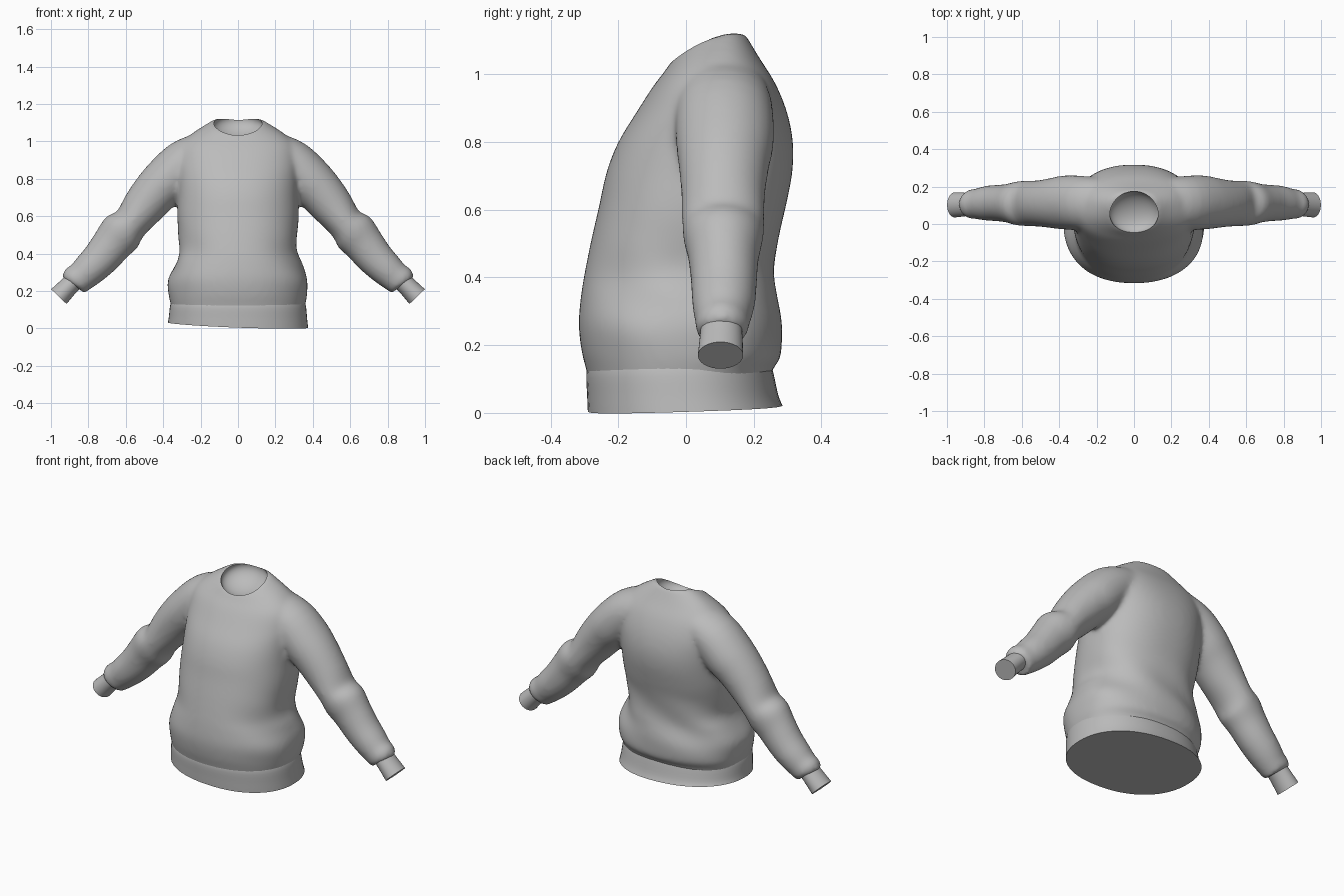
import bpy, bmesh
from math import sin, cos, pi
from mathutils import Vector

if "Cube" in bpy.data.objects:
    bpy.data.objects.remove(bpy.data.objects["Cube"])

knit = bpy.data.materials.new("grey_knit")
knit.use_nodes = True
GREY = (0.5, 0.5, 0.5, 1)
knit.diffuse_color = GREY
knit.node_tree.nodes["Principled BSDF"].inputs["Base Color"].default_value = GREY


def spline(rows, steps):
    """Resample rows of numbers with a Catmull-Rom curve."""
    out = []
    for i in range(len(rows) - 1):
        quad = [rows[max(i - 1, 0)], rows[i], rows[i + 1], rows[min(i + 2, len(rows) - 1)]]
        for s in range(steps):
            t = s / steps
            out.append([b + t / 2 * (c - a + t * (2 * a - 5 * b + 4 * c - d
                        + t * (3 * (b - c) + d - a))) for a, b, c, d in zip(*quad)])
    return out + [list(rows[-1])]


def loft(bm, rings):
    """Skin closed rings and cap both ends."""
    loops = [[bm.verts.new(p) for p in ring] for ring in rings]
    for a, b in zip(loops, loops[1:]):
        for i in range(len(a)):
            j = (i + 1) % len(a)
            bm.faces.new((a[i], a[j], b[j], b[i]))
    bm.faces.new(loops[0][::-1])
    bm.faces.new(loops[-1])


def finish(name, bm):
    bmesh.ops.recalc_face_normals(bm, faces=bm.faces[:])
    mesh = bpy.data.meshes.new(name)
    bm.to_mesh(mesh)
    bm.free()
    mesh.materials.append(knit)
    obj = bpy.data.objects.new(name, mesh)
    bpy.context.collection.objects.link(obj)
    return obj


def smooth(obj):
    bpy.ops.object.select_all(action='DESELECT')
    obj.select_set(True)
    bpy.context.view_layer.objects.active = obj
    bpy.ops.object.shade_smooth_by_angle(angle=0.7)


def rounded(c, power):
    return abs(c) ** power * (1 if c >= 0 else -1)


def torso_ring(row, folds=0.0, back=0.9, n=64):
    """Row: half width, front y, front z, back y, back z, side lift, roll."""
    hw, fy, fz, by, bz, lift, roll = row
    ring = []
    for i in range(n):
        a = 2 * pi * i / n
        c, s = rounded(cos(a), 0.9), rounded(sin(a), back if sin(a) > 0 else 0.9)
        z = (fz + bz) / 2 + s * (bz - fz) / 2 + lift * c * c - roll * c
        # soft slanted creases around the flanks and lower back
        g = 1 + folds * max(0, 1 - abs(z - 0.36) / 0.2) * sin(5 * a + 22 * z) * (1 - max(0, -s))
        ring.append((hw * c * g, (fy + by) / 2 + s * g * (by - fy) / 2, z))
    return ring


def sleeve_rings(rows, side, n=32):
    """Row: x, z, y, in-plane radius, depth radius."""
    rings = []
    for k, (x, z, y, r, ry) in enumerate(rows):
        p, q = rows[max(k - 1, 0)], rows[min(k + 1, len(rows) - 1)]
        t = Vector((q[0] - p[0], 0, q[1] - p[1])).normalized()
        out = Vector((-t.z, 0, t.x))
        ring = []
        for i in range(n):
            a = 2 * pi * i / n
            v = Vector((x, y, z)) + out * r * cos(a) + Vector((0, ry * sin(a), 0))
            ring.append((v.x * side, v.y, v.z))
        rings.append(ring)
    return rings


# Torso: bloused above the hem, narrowing up to the tilted neck
torso = [
    (.345, -.28, .06, .24, .06, 0, 0),
    (.360, -.294, .125, .256, .13, 0, 0),
    (.369, -.308, .18, .280, .165, 0, 0),
    (.373, -.317, .26, .282, .25, 0, 0),
    (.340, -.311, .34, .267, .34, 0, 0),
    (.313, -.30, .41, .264, .42, 0, 0),
    (.319, -.28, .51, .272, .51, 0, 0),
    (.325, -.257, .61, .295, .61, 0, 0),
    (.323, -.235, .71, .314, .71, 0, 0),
    (.325, -.20, .80, .316, .80, 0, 0),
    (.33, -.145, .89, .298, .89, 0, 0),
    (.31, -.097, .965, .263, .975, .01, 0),
    (.235, -.062, 1.01, .216, 1.05, .018, 0),
    (.13, -.047, 1.034, .172, 1.124, .026, 0)]

# Sleeve: runs in from the neck, steps at the elbow, bunches over the cuff
sleeve = [
    (.08, .975, .10, .09, .12),
    (.18, .94, .107, .11, .138),
    (.28, .885, .113, .129, .145),
    (.37, .80, .115, .132, .145),
    (.44, .73, .112, .124, .134),
    (.51, .645, .110, .113, .124),
    (.575, .56, .110, .097, .122),
    (.62, .515, .11, .118, .118),
    (.67, .455, .111, .109, .104),
    (.73, .38, .112, .1, .098),
    (.79, .32, .111, .092, .093),
    (.84, .275, .108, .083, .082),
    (.878, .25, .106, .08, .077),
    (.89, .235, .105, .05, .055)]

bm = bmesh.new()
loft(bm, [torso_ring(r, 0.025, 0.8) for r in spline(torso, 4)])
for side in (1, -1):
    loft(bm, sleeve_rings(spline(sleeve, 3), side))
raw = finish("sweater_raw", bm)

# Fuse torso and sleeves into one soft skin
remesh = raw.modifiers.new("fuse", 'REMESH')
remesh.mode = 'VOXEL'
remesh.voxel_size = 0.012
relax = raw.modifiers.new("relax", 'SMOOTH')
relax.factor = 0.5
relax.iterations = 14

# Neck opening, scooped out by a tilted ellipsoid
bm = bmesh.new()
bmesh.ops.create_uvsphere(bm, u_segments=48, v_segments=24, radius=1)
cutter = finish("neck_cutter", bm)
cutter.location = (0, .062, 1.08)
cutter.scale = (.134, .118, .07)
cutter.rotation_euler.x = 0.38
cutter.hide_render = True
scoop = raw.modifiers.new("neck", 'BOOLEAN')
scoop.operation = 'DIFFERENCE'
scoop.solver = 'EXACT'
scoop.object = cutter

# Bake the modifiers so the neck rim stays crisp
depsgraph = bpy.context.evaluated_depsgraph_get()
mesh = bpy.data.meshes.new_from_object(raw.evaluated_get(depsgraph))
mesh.materials.clear()
mesh.materials.append(knit)
sweater = bpy.data.objects.new("body_and_sleeves", mesh)
bpy.context.collection.objects.link(sweater)
for helper in (raw, cutter):
    bpy.data.objects.remove(helper)
smooth(sweater)

# Hem band
hem = [
    (.375, -.29, .004, .285, .022, .004, .014),
    (.370, -.292, .05, .272, .055, 0, .006),
    (.362, -.294, .12, .255, .13, 0, 0),
    (.345, -.28, .16, .24, .16, 0, 0)]
bm = bmesh.new()
loft(bm, [torso_ring(r) for r in spline(hem, 4)])
smooth(finish("hem_band", bm))

# Cuffs
cuff = [
    (.865, .265, .105, .052, .06),
    (.905, .225, .104, .052, .063),
    (.958, .17, .102, .057, .067)]
for side, label in ((1, "left"), (-1, "right")):
    bm = bmesh.new()
    loft(bm, sleeve_rings(spline(cuff, 4), side))
    smooth(finish(label + "_cuff", bm))
